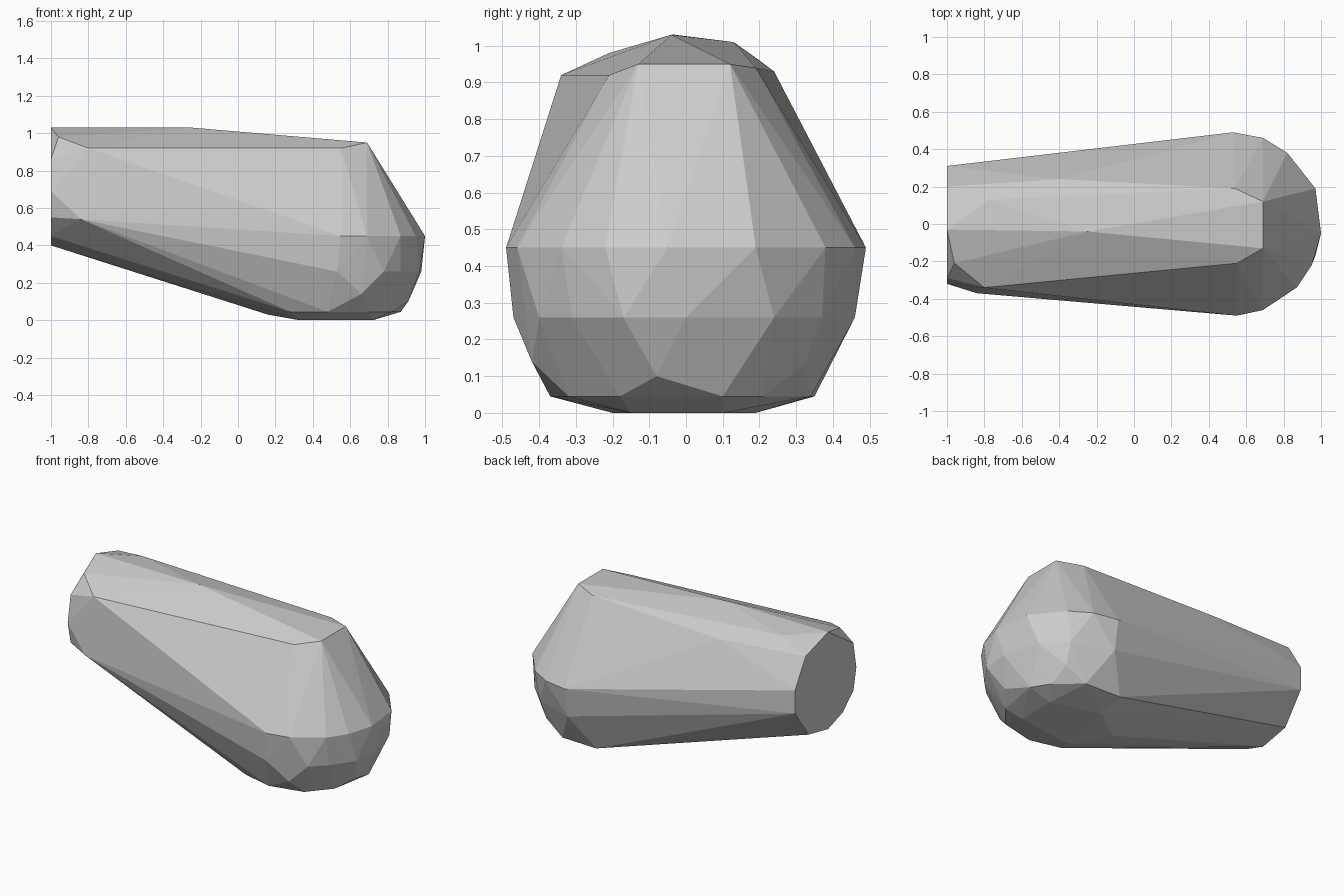
import bpy
import bmesh
import math

default_cube = bpy.data.objects.get("Cube")
if default_cube:
    bpy.data.objects.remove(default_cube, do_unlink=True)


def make_material(name, value):
    """One plain grey, shown both in the viewport and in a render."""
    material = bpy.data.materials.new(name)
    material.use_nodes = True
    colour = (value, value, value, 1)
    material.diffuse_color = colour
    shader = next(node for node in material.node_tree.nodes
                  if node.type == 'BSDF_PRINCIPLED')
    shader.inputs["Base Color"].default_value = colour
    shader.inputs["Roughness"].default_value = .8
    return material


def level_ring(height, outline):
    """Place a plan outline (x, y) at one height."""
    return [(x, y, height) for x, y in outline]


def end_section(position, outline):
    """Place an upright cross-section (y, z) at one x position."""
    return [(position, y, z) for y, z in outline]


def build_faceted_solid(name, points, material):
    """Wrap the guide points in a flat-faced convex skin."""
    bm = bmesh.new()
    for point in points:
        bm.verts.new(point)
    bmesh.ops.convex_hull(bm, input=list(bm.verts))

    # Drop guide points that lie inside the skin
    loose = [vert for vert in bm.verts if not vert.link_faces]
    bmesh.ops.delete(bm, geom=loose, context='VERTS')

    # Merge coplanar triangles into clean flat facets
    bmesh.ops.dissolve_limit(bm, angle_limit=math.radians(1),
                             verts=list(bm.verts), edges=list(bm.edges))
    bmesh.ops.recalc_face_normals(bm, faces=list(bm.faces))

    mesh = bpy.data.meshes.new(name)
    bm.to_mesh(mesh)
    bm.free()
    mesh.materials.append(material)
    solid = bpy.data.objects.new(name, mesh)
    bpy.context.collection.objects.link(solid)
    return solid


# Flat cut at the narrow end
narrow_end = end_section(-1, [
    (-.03, 1.03), (.2, .96), (.31, .78), (.31, .63), (.17, .44),
    (-.03, .4), (-.18, .45), (-.29, .55), (-.32, .69), (-.29, .86)])

# Widest belt around the rounded end
belt = level_ring(.45, [
    (.55, -.49), (.69, -.46), (.87, -.34), (.95, -.22),
    (1, -.05), (.97, .19), (.82, .38), (.69, .46), (.53, .49)])

# Tapering lower belt
lower_belt = level_ring(.26, [
    (.53, -.47), (.78, -.4), (.87, -.31), (.97, -.17),
    (.98, 0), (.92, .24), (.79, .37), (.53, .46)])

# Rounded edge just above the underside
bottom_edge = level_ring(.045, [
    (.28, -.32), (.48, -.37), (.7, -.32), (.82, -.18),
    (.87, .1), (.8, .21), (.65, .34), (.4, .35)])
bottom_corners = [(.66, -.42, .14), (.91, -.08, .1), (.78, .32, .13)]

# Small resting face
underside = level_ring(0, [
    (.33, -.2), (.72, -.15), (.72, .1), (.4, .19)])
underside.append((.16, 0, .03))

# Upper ridge and shoulders
crown = [
    (-.96, -.21, .98), (-.8, -.34, .92), (-.25, -.04, 1.03),
    (-.78, .13, 1.01), (-.4, .24, .93), (.54, .19, .94),
    (.69, .12, .95), (.69, -.13, .95), (.55, -.21, .92)]
front_shoulder = [(-.84, -.37, .54)]

build_faceted_solid(
    "faceted_stone",
    narrow_end + belt + lower_belt + bottom_edge + bottom_corners
    + underside + crown + front_shoulder,
    make_material("stone grey", .6))
